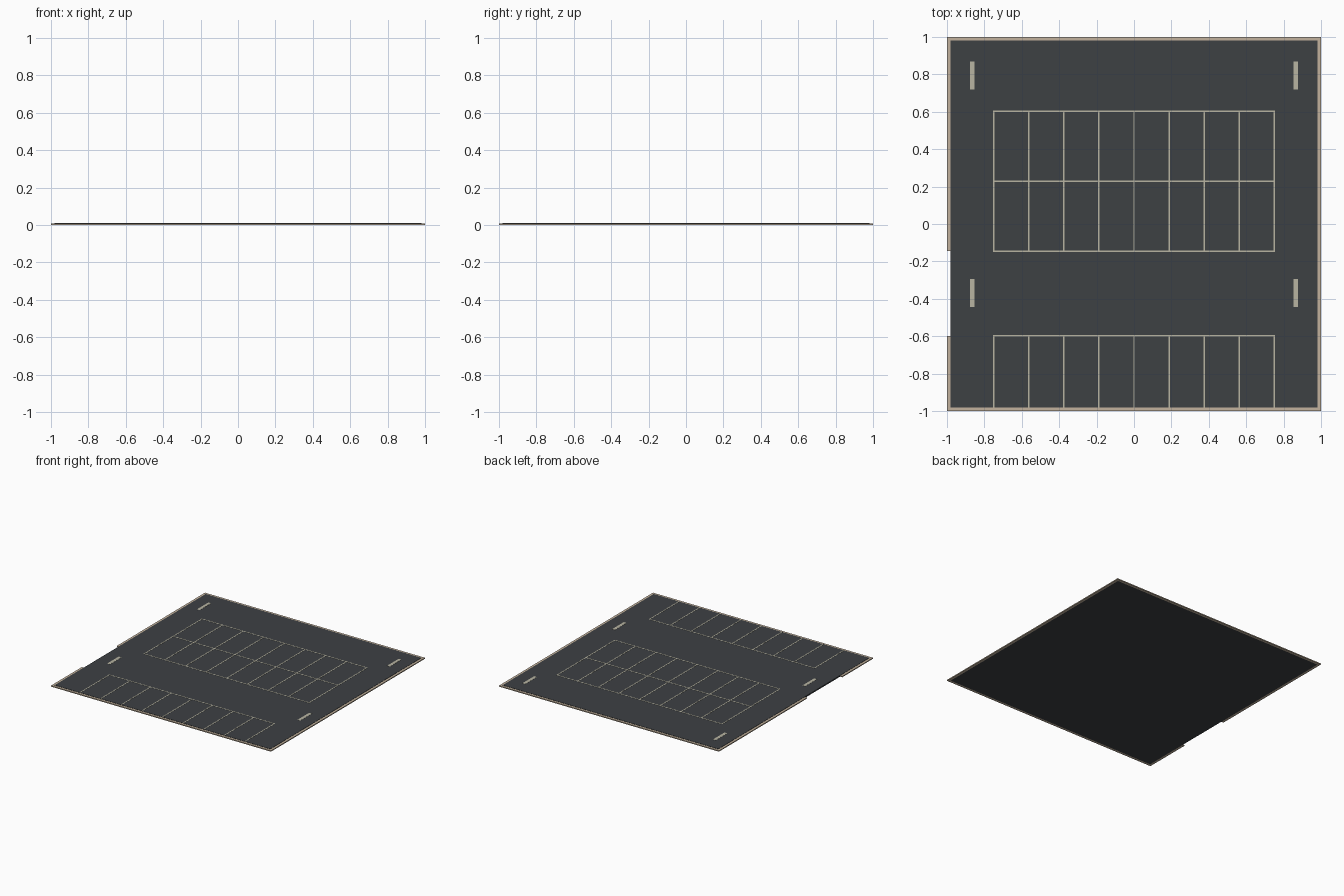
import bpy, bmesh

if "Cube" in bpy.data.objects:
    bpy.data.objects.remove(bpy.data.objects["Cube"])


def material(name, color):
    m = bpy.data.materials.new(name)
    m.diffuse_color = (*color, 1)
    m.use_nodes = True
    m.node_tree.nodes["Principled BSDF"].inputs["Base Color"].default_value = m.diffuse_color
    return m


asphalt = material("asphalt", (0.047, 0.052, 0.057))
concrete = material("concrete", (0.55, 0.45, 0.34))
paint = material("paint", (0.48, 0.46, 0.36))


def boxes(name, spans, z0, z1, mat):
    """One object made of upright boxes, each span = (x0, x1, y0, y1)."""
    bm = bmesh.new()
    for x0, x1, y0, y1 in spans:
        verts = bmesh.ops.create_cube(bm, size=1)["verts"]
        for v in verts:
            v.co.x = x0 if v.co.x < 0 else x1
            v.co.y = y0 if v.co.y < 0 else y1
            v.co.z = z0 if v.co.z < 0 else z1
    me = bpy.data.meshes.new(name)
    bm.to_mesh(me)
    bm.free()
    me.materials.append(mat)
    ob = bpy.data.objects.new(name, me)
    bpy.context.collection.objects.link(ob)
    return ob


IN = 0.98            # inner edge of the kerb
TOP = 0.010          # asphalt surface
MARK = TOP + 0.001   # top of the painted markings
W = 0.004            # half width of a bay line

# Paved surface
boxes("asphalt_surface", [(-IN, IN, -IN, IN)], 0, TOP, asphalt)

# Kerb around the edge, left side open at the entrance
boxes("kerb_back", [(-1, 1, IN, 1)], 0, 0.008, concrete)
boxes("kerb_front", [(-1, 1, -1, -IN)], 0, 0.008, concrete)
boxes("kerb_right", [(IN, 1, -IN, IN)], 0, 0.008, concrete)
boxes("kerb_left", [(-1, -IN, -IN, -0.6), (-1, -IN, -0.145, IN)], 0, 0.008, concrete)


# Parking bays: eight columns, divided by lines across
def bay_lines(name, y0, y1, cross):
    cols = [-0.75 + i * 0.1875 for i in range(9)]
    ys = sorted(cross)
    spans = [(-0.75 - W, 0.75 + W, y - W, y + W) for y in ys]
    # uprights run between the cross lines so nothing overlaps
    stops = sorted({y0, y1, *ys})
    for a, b in zip(stops, stops[1:]):
        lo = a + W if a in ys else a
        hi = b - W if b in ys else b
        spans += [(x - W, x + W, lo, hi) for x in cols]
    boxes(name, spans, TOP - 0.001, MARK, paint)


bay_lines("double_bay_lines", -0.147, 0.604, [-0.147, 0.229, 0.604])
bay_lines("front_bay_lines", -IN, -0.598, [-0.598])

# Lane dashes in the side aisles
dashes = [(s * 0.865 - 0.0125, s * 0.865 + 0.0125, y - 0.075, y + 0.075)
          for s in (-1, 1) for y in (0.793, -0.37)]
boxes("lane_dashes", dashes, TOP - 0.001, MARK, paint)
